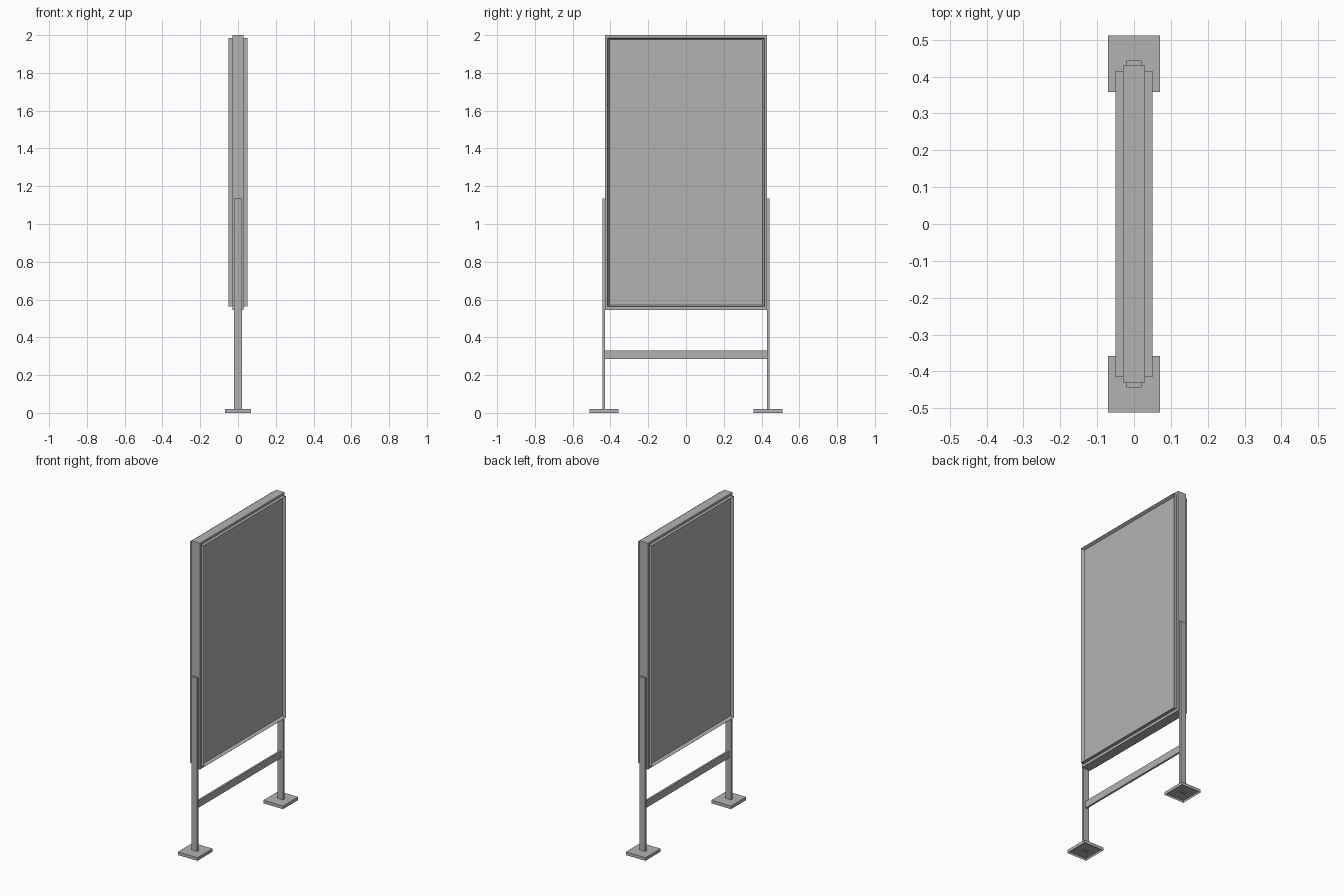
import bpy
import bmesh
from mathutils import Matrix, Vector

cube = bpy.data.objects.get("Cube")
if cube:
    bpy.data.objects.remove(cube, do_unlink=True)

GREY = (0.45, 0.45, 0.45, 1)
metal = bpy.data.materials.new("grey_metal")
metal.use_nodes = True
metal.diffuse_color = GREY
metal.node_tree.nodes["Principled BSDF"].inputs["Base Color"].default_value = GREY


def finish(name, bm):
    bmesh.ops.recalc_face_normals(bm, faces=bm.faces)
    mesh = bpy.data.meshes.new(name)
    bm.to_mesh(mesh)
    bm.free()
    mesh.materials.append(metal)
    bpy.context.collection.objects.link(bpy.data.objects.new(name, mesh))


def box(low, high):
    low, high = Vector(low), Vector(high)
    bm = bmesh.new()
    bmesh.ops.create_cube(bm, size=1, matrix=Matrix.Translation((low + high) / 2)
                          @ Matrix.Diagonal((*(high - low), 1)))
    return bm


def recess(bm, direction, rim, depth):
    """Inset the face pointing along direction and push it inward."""
    bm.normal_update()
    face = max(bm.faces, key=lambda f: f.normal.dot(direction))
    bmesh.ops.inset_region(bm, faces=[face], thickness=rim)
    bmesh.ops.translate(bm, verts=face.verts, vec=-direction * depth)


# Display case with a recessed panel on both faces
finish("display_case", box((-0.03, -0.43, 0.545), (0.03, 0.43, 2.0)))
for name, side in (("left", 1), ("right", -1)):
    inner, outer = sorted((side * 0.025, side * 0.05))
    frame = box((inner, -0.415, 0.562), (outer, 0.415, 1.985))
    recess(frame, Vector((side, 0, 0)), 0.013, 0.019)
    finish(name + "_panel_frame", frame)

# Flat legs on hollow feet at both ends
for name, side in (("back", 1), ("front", -1)):
    near, far = sorted((side * 0.428, side * 0.443))
    finish(name + "_leg", box((-0.02, near, 0.006), (0.02, far, 1.135)))
    near, far = sorted((side * 0.358, side * 0.512))
    foot = box((-0.07, near, 0), (0.07, far, 0.02))
    recess(foot, Vector((0, 0, -1)), 0.005, 0.012)
    finish(name + "_foot", foot)

# Thin rail joining the legs
finish("cross_rail", box((-0.006, -0.43, 0.285), (0.006, 0.43, 0.33)))
